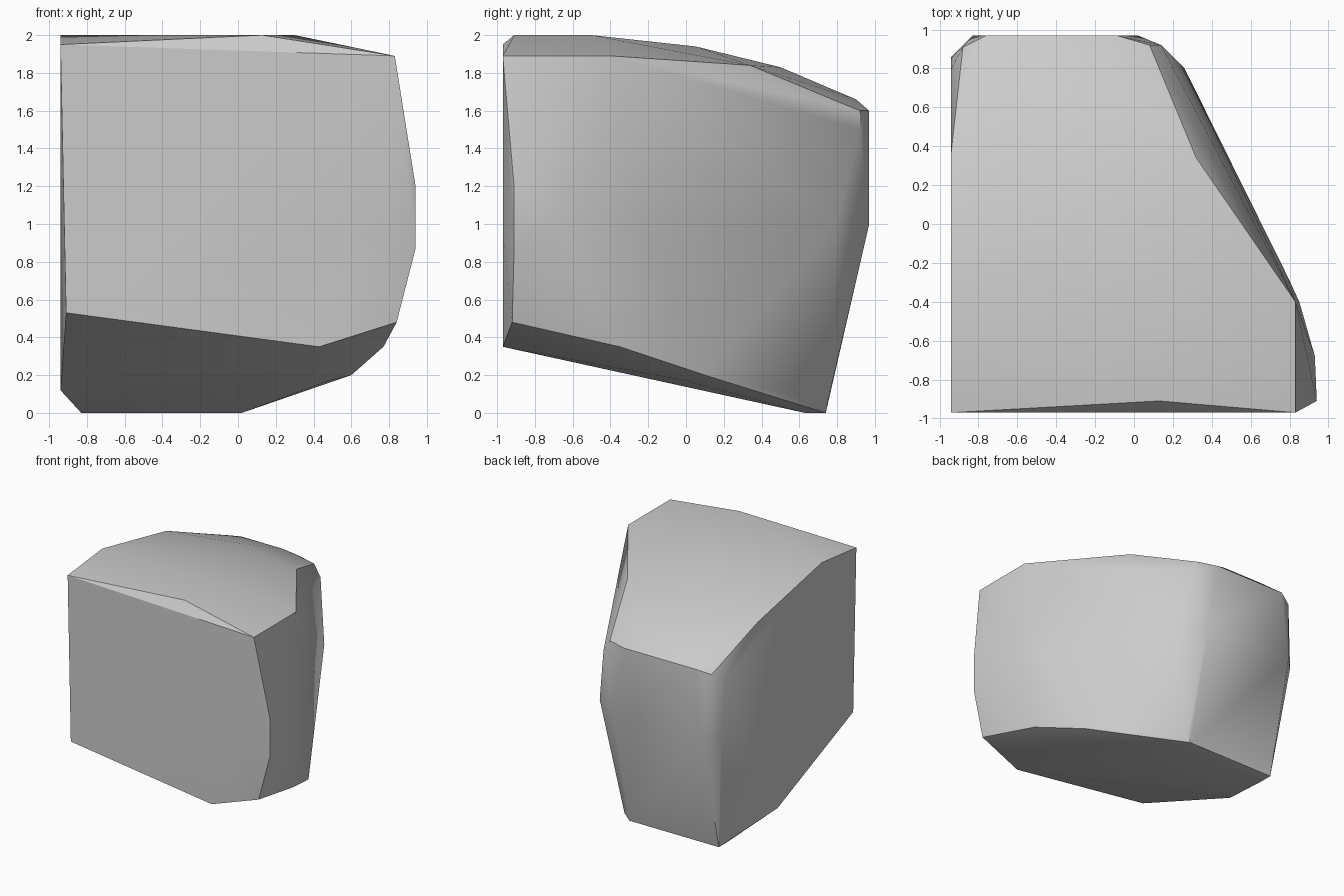
import bpy
import bmesh
from math import radians
from mathutils import Vector


def remove_default_cube():
    cube = bpy.data.objects.get("Cube")
    if cube:
        bpy.data.objects.remove(cube, do_unlink=True)


def make_material(name, colour):
    material = bpy.data.materials.new(name)
    material.use_nodes = True
    material.diffuse_color = colour
    shader = next(node for node in material.node_tree.nodes
                  if node.type == "BSDF_PRINCIPLED")
    shader.inputs["Base Color"].default_value = colour
    return material


def wrap_corners(name, sections, material):
    """Wrap a tight convex skin around the corners of all sections."""
    skin = bmesh.new()
    for section in sections:
        for corner in section:
            skin.verts.new(Vector(corner))

    hull = bmesh.ops.convex_hull(skin, input=skin.verts[:])
    unused = {item for item in hull["geom_interior"] + hull["geom_unused"]
              if isinstance(item, bmesh.types.BMVert)}
    bmesh.ops.delete(skin, geom=list(unused), context="VERTS")

    # Merge nearly coplanar triangles into broad chiselled faces
    bmesh.ops.dissolve_limit(skin, angle_limit=radians(1),
                             verts=skin.verts[:], edges=skin.edges[:])
    bmesh.ops.recalc_face_normals(skin, faces=skin.faces[:])

    mesh = bpy.data.meshes.new(name)
    skin.to_mesh(mesh)
    skin.free()
    mesh.materials.append(material)
    block = bpy.data.objects.new(name, mesh)
    bpy.context.collection.objects.link(block)
    return block


def smooth_gentle_edges(block, angle):
    bpy.ops.object.select_all(action="DESELECT")
    block.select_set(True)
    bpy.context.view_layer.objects.active = block
    bpy.ops.object.shade_smooth_by_angle(angle=radians(angle))


remove_default_cube()
stone_grey = make_material("stone grey", (0.6, 0.6, 0.6, 1))

# Flat front, with its right-hand edge rounded back
front_face = [
    (-.94, -.97, 1.95), (.83, -.97, 1.89), (-.91, -.97, .53),
    (.43, -.97, .35), (.76, -.97, .95),
    (.94, -.91, 1.2), (.94, -.91, .87), (.84, -.92, .48),
]

# Crown, level at the front and falling to the back
crown = [
    (.13, -.91, 2), (-.94, -.5, 2), (.3, -.5, 2),
    (-.3, .05, 1.94), (-.94, .37, 1.82), (-.3, .5, 1.83),
    (.83, -.4, 1.89), (.32, .34, 1.84),
    (-.2, .9, 1.66), (-.6, .9, 1.66), (.08, .92, 1.6),
]

# Narrow back face and its worn corners
back_face = [
    (-.76, .97, 1.6), (-.09, .97, 1.6), (-.83, .97, 1), (.02, .97, 1),
    (-.88, .91, 1.56), (-.94, .8, 1.5), (-.94, .86, 1), (.14, .92, 1.5),
]

# Slanting flank, bulging at mid height
flank = [
    (.93, -.68, 1), (.85, -.4, 1), (.79, -.27, 1), (.26, .8, 1),
]

# Tilted underside
underside = [
    (.77, -.35, .35), (.6, .1, .2), (.48, 0, .17), (.06, .75, .06),
    (.02, .74, 0), (.02, .63, 0), (-.83, .74, 0), (-.83, .63, 0),
    (-.94, .1, .12),
]

stone_block = wrap_corners(
    "stone_block", [front_face, crown, back_face, flank, underside], stone_grey)
smooth_gentle_edges(stone_block, 30)
